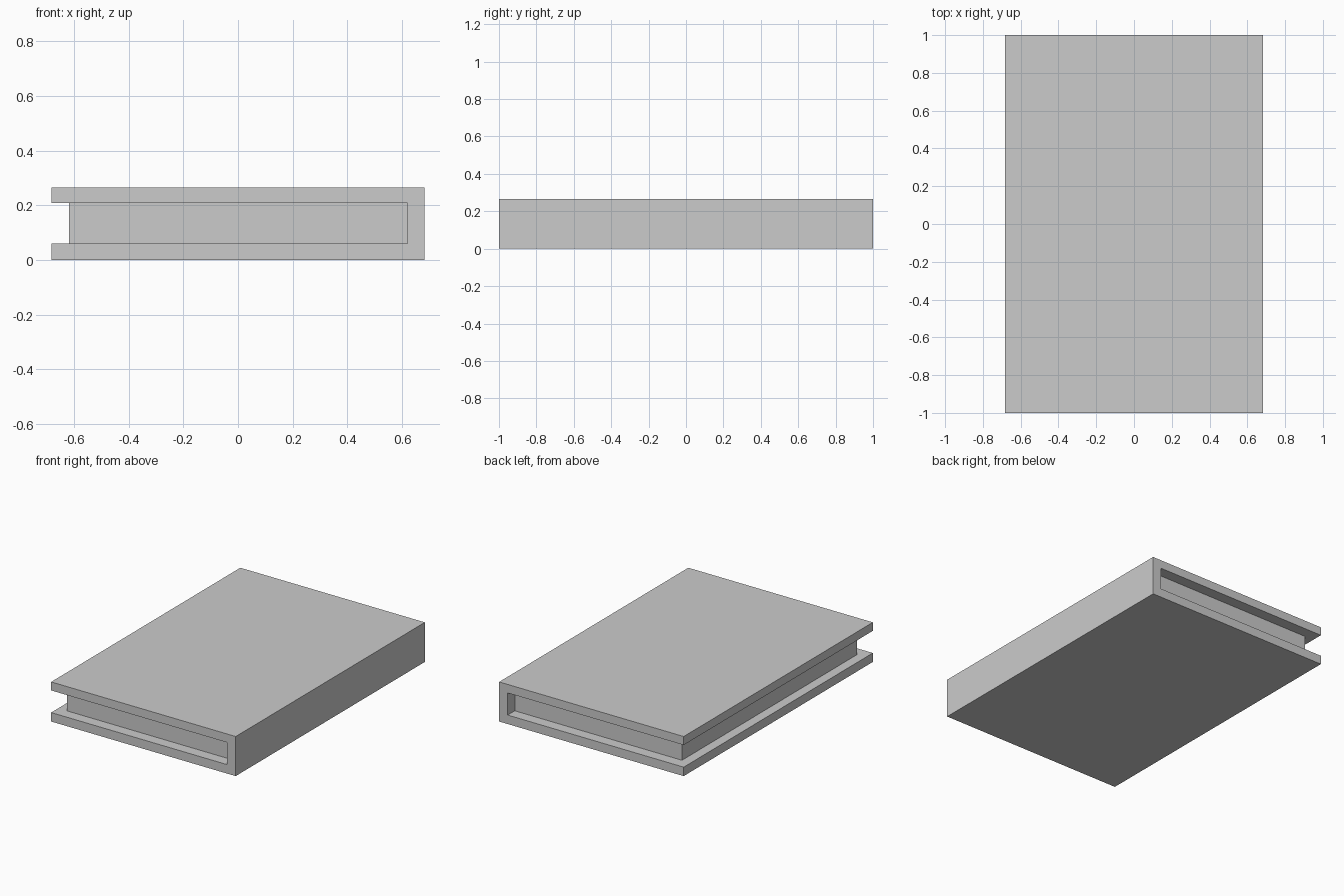
import bpy, bmesh

if "Cube" in bpy.data.objects:
    bpy.data.objects.remove(bpy.data.objects["Cube"])

X, Y, H = 0.683, 1.0, 0.265        # half width, half length, height
LOW, HIGH, SPINE = 0.06, 0.208, 0.62  # inside faces of the cover


def extrude_profile(name, profile, half_length):
    """Extrude an (x, z) outline along y, centred on y = 0."""
    bm = bmesh.new()
    face = bm.faces.new([bm.verts.new((x, -half_length, z)) for x, z in profile])
    res = bmesh.ops.extrude_face_region(bm, geom=[face])
    verts = [v for v in res["geom"] if isinstance(v, bmesh.types.BMVert)]
    bmesh.ops.translate(bm, verts=verts, vec=(0, 2 * half_length, 0))
    bmesh.ops.recalc_face_normals(bm, faces=bm.faces)
    mesh = bpy.data.meshes.new(name)
    bm.to_mesh(mesh)
    bm.free()
    obj = bpy.data.objects.new(name, mesh)
    bpy.context.collection.objects.link(obj)
    return obj


# Cover: C-shaped section with the spine on the right
extrude_profile("book_cover", [
    (-X, 0), (X, 0), (X, H), (-X, H),
    (-X, HIGH), (SPINE, HIGH), (SPINE, LOW), (-X, LOW)], Y)

# Page block: inset on the three open sides, tucked slightly into the cover
e = 0.003
extrude_profile("page_block", [
    (-0.618, LOW - e), (SPINE + e, LOW - e),
    (SPINE + e, HIGH + e), (-0.618, HIGH + e)], 0.925)
